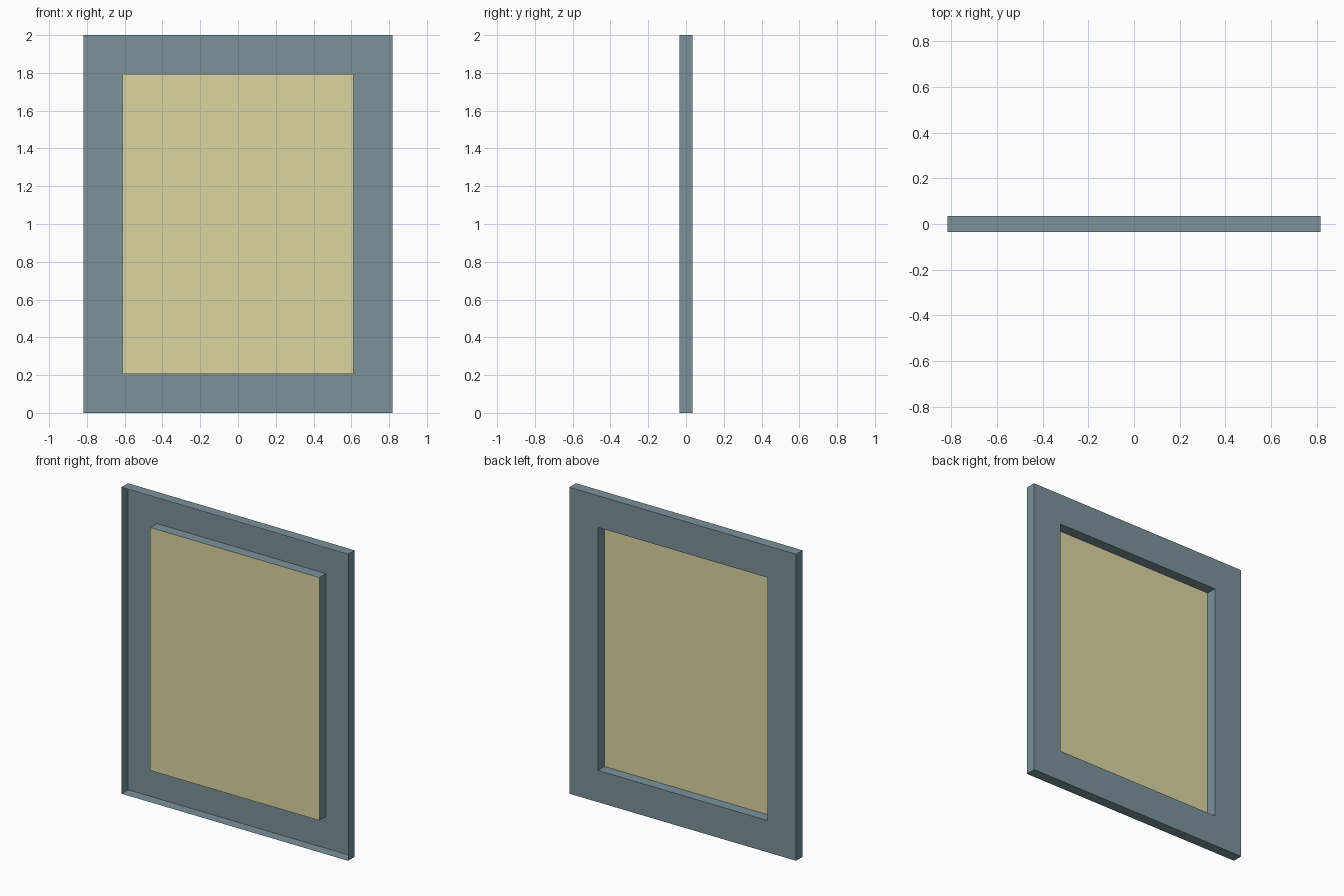
import bpy, bmesh

if "Cube" in bpy.data.objects:
    bpy.data.objects.remove(bpy.data.objects["Cube"])

W, H, D = 0.818, 1.0, 0.034    # outer half width, half height, half depth
BORDER = 0.207


def material(name, color):
    m = bpy.data.materials.new(name)
    m.diffuse_color = color
    m.use_nodes = True
    m.node_tree.nodes["Principled BSDF"].inputs["Base Color"].default_value = m.diffuse_color
    return m


def ring(bm, inset, y):
    """Rectangular vertex loop in the xz plane."""
    w, h = W - inset, H - inset
    return [bm.verts.new((sx * w, y, H + sz * h))
            for sx, sz in ((-1, -1), (1, -1), (1, 1), (-1, 1))]


def finish(bm, name, mat):
    mesh = bpy.data.meshes.new(name)
    bm.to_mesh(mesh)
    bm.free()
    mesh.materials.append(mat)
    obj = bpy.data.objects.new(name, mesh)
    bpy.context.collection.objects.link(obj)
    return obj


# Frame: thin shell open at the front - outer walls, back face, opening walls
bm = bmesh.new()
rings = [ring(bm, 0, -D), ring(bm, 0, D), ring(bm, BORDER, D), ring(bm, BORDER, -D)]
for a, b in zip(rings, rings[1:]):
    for i in range(4):
        j = (i + 1) % 4
        bm.faces.new((a[i], b[i], b[j], a[j]))
bm.normal_update()
if bm.faces[:][0].normal.z > 0:      # bottom wall must face down
    bmesh.ops.reverse_faces(bm, faces=bm.faces[:])
finish(bm, "frame", material("frame_blue_grey", (0.20, 0.29, 0.33, 1)))

# Pane: single sheet closing the opening at the front edge
bm = bmesh.new()
bm.faces.new(ring(bm, BORDER, -D))
finish(bm, "pane", material("pane_yellow", (0.72, 0.67, 0.36, 1)))
